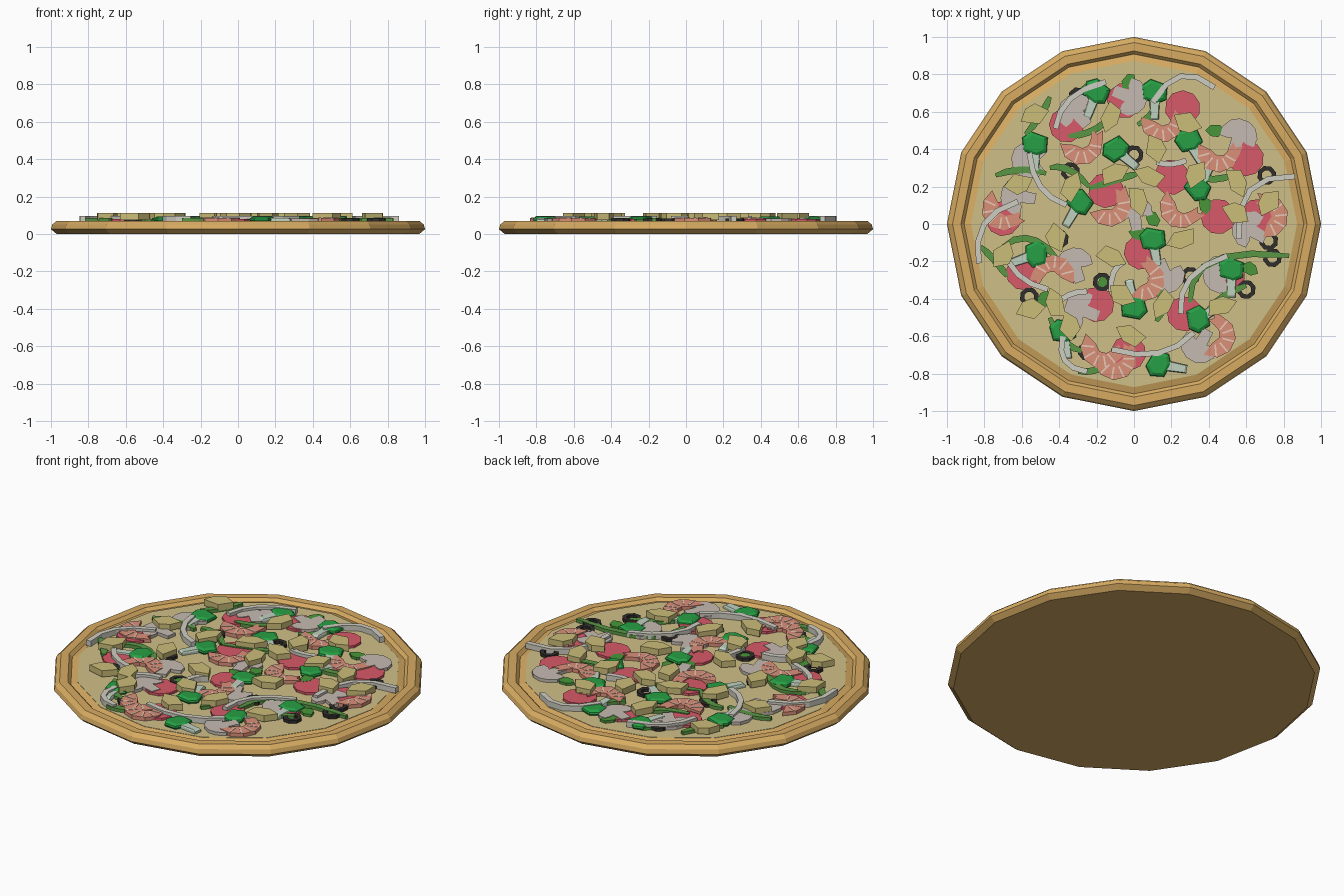
import bpy, bmesh, math
from math import cos, sin, radians, pi
from mathutils import Vector


def material(name, rgb):
    m = bpy.data.materials.new(name)
    m.diffuse_color = tuple((c / 255) ** 2.2 for c in rgb) + (1,)
    return m


def make_object(name, bm, rgb):
    bmesh.ops.recalc_face_normals(bm, faces=bm.faces)
    me = bpy.data.meshes.new(name)
    bm.to_mesh(me)
    bm.free()
    me.materials.append(material(name + "_colour", rgb))
    ob = bpy.data.objects.new(name, me)
    bpy.context.collection.objects.link(ob)
    return ob


def loft(bm, outline, levels):
    """Stack scaled copies of an outline; levels are (z, scale about centre)."""
    c = sum((Vector(p) for p in outline), Vector((0, 0))) / len(outline)
    rings = [[bm.verts.new((*(c + (Vector(p) - c) * s), z)) for p in outline] for z, s in levels]
    n = len(outline)
    for a, b in zip(rings, rings[1:]):
        for i in range(n):
            bm.faces.new((a[i], a[(i + 1) % n], b[(i + 1) % n], b[i]))
    bm.faces.new(rings[0][::-1])
    bm.faces.new(rings[-1])


def scatter(name, outlines, levels, rgb):
    bm = bmesh.new()
    for o in outlines:
        loft(bm, o, levels)
    return make_object(name, bm, rgb)


def place(shape, x, y, deg=0, s=1):
    a = radians(deg)
    return [(x + s * (px * cos(a) - py * sin(a)), y + s * (px * sin(a) + py * cos(a))) for px, py in shape]


def ngon(n, r, phase=0.0):
    return [(r * cos(phase + 2 * pi * i / n), r * sin(phase + 2 * pi * i / n)) for i in range(n)]


def ribbon(pts, w, taper=1.0):
    """Outline of a flat strip following a path."""
    P = [Vector(p) for p in pts]
    left, right = [], []
    for i, p in enumerate(P):
        d = (P[min(i + 1, len(P) - 1)] - P[max(i - 1, 0)]).normalized()
        k = w / 2 * (taper if i in (0, len(P) - 1) else 1)
        nrm = Vector((-d.y, d.x)) * k
        left.append(tuple(p + nrm))
        right.append(tuple(p - nrm))
    return left + right[::-1]


def bend(x0, y0, xm, ym, x1, y1, n=5):
    """Curve through a start, a middle and an end point."""
    cx, cy = 2 * xm - (x0 + x1) / 2, 2 * ym - (y0 + y1) / 2
    return [((1 - t) ** 2 * x0 + 2 * t * (1 - t) * cx + t * t * x1,
             (1 - t) ** 2 * y0 + 2 * t * (1 - t) * cy + t * t * y1) for t in [i / n for i in range(n + 1)]]


# crust: 16-sided dish with a raised rim and a groove inside it
bm = bmesh.new()
loft(bm, ngon(16, 1), [(0, .97), (.025, 1), (.05, .993), (.07, .97), (.07, .925), (.052, .908), (.063, .872)])
make_object("crust", bm, (214, 170, 98))

# cheese layer
scatter("cheese", [ngon(16, .872)], [(.055, 1), (.065, 1)], (206, 190, 134))

# salami slices
salami = [(-.05, .66), (.26, .62), (-.36, .53), (.6, .35), (.45, .04), (-.15, .18), (.2, .25), (-.7, .03),
          (-.59, -.26), (-.2, -.43), (.27, -.48), (.04, -.15), (-.03, -.69), (.66, .04), (.5, -.27)]
scatter("salami_slices", [place(ngon(10, .095), x, y, 17 * i) for i, (x, y) in enumerate(salami)],
        [(.06, 1), (.079, 1)], (214, 90, 104))

# mushroom slices: half-round cap with a stem
half = [(.03, -.1), (.035, -.02), (.055, -.03), (.1, -.03), (.105, .02), (.075, .07), (.03, .095)]
cap = half + [(-x, y) for x, y in half[::-1]]
mush = [(.56, .47, -20), (-.31, .6, 40), (.17, -.28, 200), (.46, -.27, 100), (-.32, -.22, 20), (.35, -.65, 150),
        (-.62, .15, 80), (.62, -.03, 60), (-.28, -.46, 70), (.0, .06, 10), (-.56, .34, 130), (-.02, .68, 250)]
scatter("mushroom_slices", [place(cap, x, y, d, .95) for x, y, d in mush], [(.06, 1), (.083, 1)], (196, 186, 176))

# green pepper strips
strips = [(-.74, .26, -.6, .29, -.47, .27), (-.58, .48, -.5, .58, -.45, .68), (-.45, .3, -.35, .29, -.24, .2),
          (-.24, .19, -.08, .24, .02, .27), (-.35, .47, -.22, .5, -.12, .58), (.12, -.52, .15, -.43, .12, -.32),
          (.3, -.42, .42, -.2, .83, -.17), (-.82, -.12, -.74, -.2, -.68, -.28), (.02, .53, .1, .6, .13, .7),
          (-.7, -.12, -.55, -.08, -.4, -.2), (.3, .3, .4, .24, .55, .27), (-.3, -.79, -.2, -.78, -.12, -.74),
          (.38, -.5, .46, -.4, .6, -.33), (-.45, -.5, -.38, -.62, -.28, -.68)]
scatter("pepper_strips", [ribbon(bend(*s), .036, .6) for s in strips], [(.06, 1), (.084, 1)], (90, 150, 70))

# basil leaf scraps
leaf = [(-.05, 0), (-.02, .03), (.03, .03), (.05, 0), (.02, -.035), (-.02, -.03)]
leaves = [(.43, .5), (-.03, .76), (.38, .1), (.62, -.24), (-.15, -.31), (-.48, -.4), (.1, .03), (.02, -.05), (-.25, .72)]
scatter("leaf_scraps", [place(leaf, x, y, 50 * i) for i, (x, y) in enumerate(leaves)],
        [(.06, 1), (.08, 1)], (75, 150, 60))

# olive rings
bm = bmesh.new()
olives = [(-.34, .28), (0, .37), (.71, .26), (.74, -.18), (-.56, -.39), (-.17, -.31), (-.25, -.68), (.6, -.35),
          (.72, -.09), (-.3, .68), (.3, -.28), (-.4, -.08)]
for x, y in olives:
    rings = [[bm.verts.new((x + px, y + py, z)) for px, py in ngon(8, r, .3)]
             for r, z in ((.052, .06), (.052, .083), (.028, .083), (.028, .06))]
    for a, b in zip(rings, rings[1:] + rings[:1]):
        for i in range(8):
            bm.faces.new((a[i], a[(i + 1) % 8], b[(i + 1) % 8], b[i]))
make_object("olive_rings", bm, (52, 50, 48))

# shrimps: curled bodies with a forked tail and pale stripes
outer = [(.115 * cos(radians(a)), .115 * sin(radians(a))) for a in range(170, 361, 38)]
inner = [(.055, .02), (.035, -.015), (0, -.025), (-.04, 0)]
body = outer + [(.125, .05), (.09, .035), (.07, .06)] + inner
shrimps = [(.15, .55, 0), (-.28, .43, 10), (.45, .39, -10), (-.13, .1, 30), (.25, .09, -40), (-.7, .08, -50),
           (-.43, -.28, 170), (.05, -.3, 60), (-.17, -.66, -30), (.43, -.6, 70), (.71, .04, 90), (-.1, -.72, 20)]
scatter("shrimps", [place(body, x, y, d) for x, y, d in shrimps], [(.06, 1), (.086, 1)], (218, 142, 120))
stripes = []
for x, y, d in shrimps:
    for a in (205, 240, 275, 310, 340):
        c, s = cos(radians(a)), sin(radians(a))
        stripes.append(place(ribbon([(.045 * c, .045 * s), (.11 * c, .11 * s)], .009), x, y, d))
scatter("shrimp_stripes", stripes, [(.08, 1), (.088, 1)], (232, 200, 180))

# broccoli: pale stalks and bevelled green heads
heads = [(-.2, .71, 250), (.11, .71, 270), (-.53, .43, 270), (-.1, .4, 320), (.29, .45, 300), (.34, .19, 60),
         (-.29, .12, 240), (.1, -.08, 280), (-.52, -.16, 200), (.52, -.24, 270), (0, -.45, 100), (.34, -.51, 30),
         (-.38, -.57, 280), (.13, -.75, -10)]
scatter("broccoli_stalks", [place([(0, -.03), (.155, -.022), (.155, .022), (0, .03)], *h) for h in heads],
        [(.06, 1), (.078, 1), (.086, .85)], (190, 208, 190))
head = [(-.062, -.02), (-.03, -.065), (.04, -.058), (.064, .01), (.045, .06), (-.03, .066)]
scatter("broccoli_heads", [place(head, x, y, d) for x, y, d in heads],
        [(.06, .9), (.075, 1.05), (.085, 1), (.094, .75)], (42, 158, 70))

# onion strips
onions = [(-.42, .51, -.34, .67, -.15, .76), (.1, .65, .25, .79, .43, .73), (-.56, .38, -.5, .2, -.36, .1),
          (-.83, -.21, -.8, 0, -.62, .12), (-.7, -.12, -.62, -.27, -.46, -.35), (.56, -.08, .62, .18, .86, .255),
          (.25, -.48, .3, -.29, .5, -.17), (-.12, -.67, .13, -.69, .32, -.58), (-.38, -.6, -.37, -.73, -.25, -.79),
          (-.12, -.36, -.11, -.26, -.05, -.2), (-.44, -.45, -.35, -.38, -.25, -.36), (.12, .33, .2, .32, .28, .34)]
scatter("onion_strips", [ribbon(bend(*s, n=4), .03) for s in onions], [(.065, 1), (.097, 1)], (206, 204, 192))

# pineapple chunks in two shapes
chunks = [[(-.09, -.05), (.03, -.065), (.09, .02), (.0, .065), (-.06, .03)],
          [(-.1, -.01), (-.02, -.06), (.07, -.05), (.095, .04), (-.03, .05)]]
pine = [(-.53, .59), (-.13, .57), (.28, .54), (-.1, .27), (.12, .4), (.08, .26), (.33, .27), (.55, .22),
        (-.62, .21), (-.33, .2), (.55, .06), (.25, -.08), (-.42, -.07), (-.12, -.18), (-.7, -.17), (-.42, -.42),
        (-.55, -.45), (.15, -.43), (-.07, -.38), (.47, -.44), (-.34, -.55), (-.02, -.59), (.72, .12), (.02, .12)]
scatter("pineapple_chunks", [place(chunks[i % 2], x, y, 67 * i, .85) for i, (x, y) in enumerate(pine)],
        [(.075, 1), (.112, 1)], (202, 188, 120))
